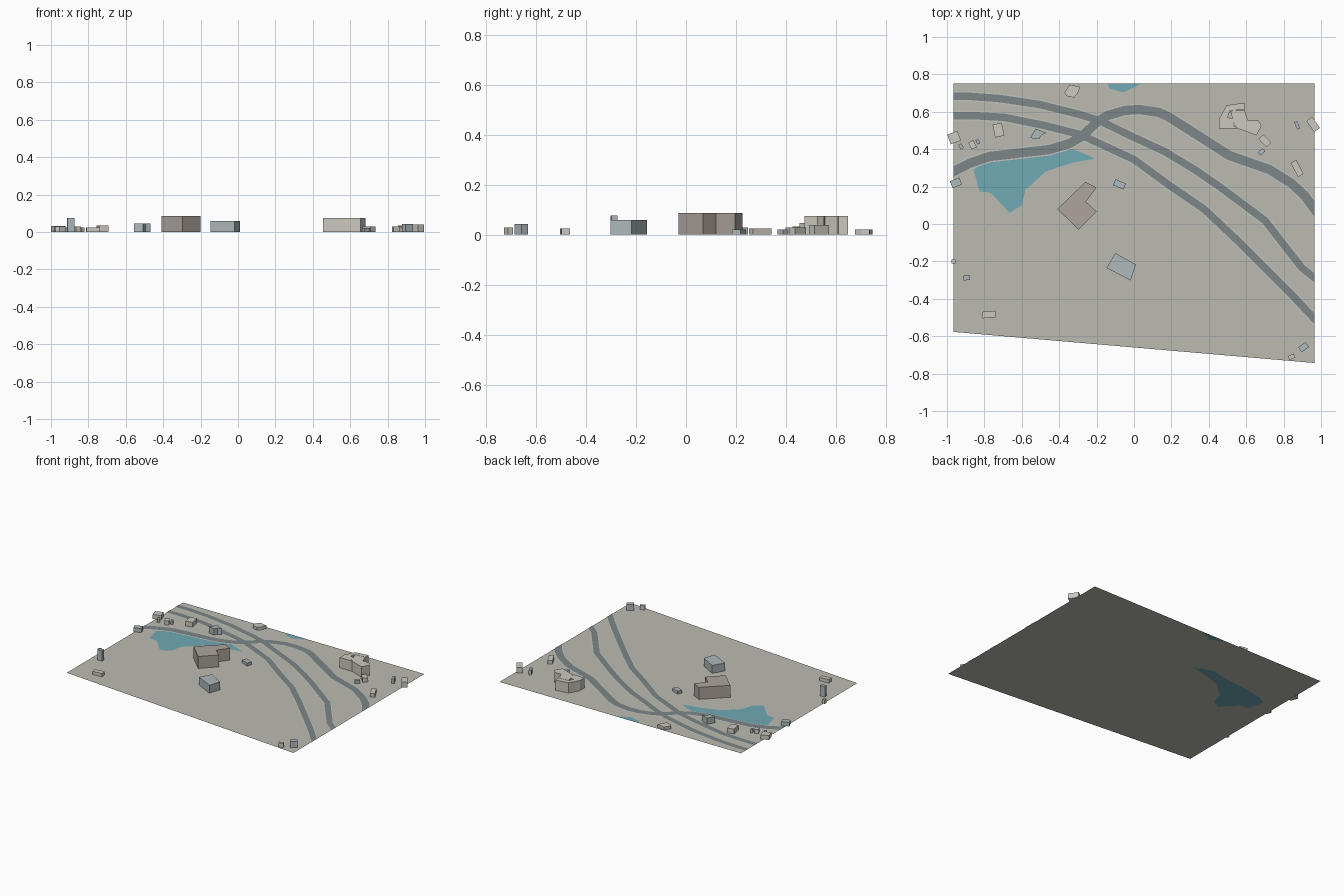
import bpy, bmesh
from math import radians
from mathutils import Vector, Matrix

EDGE = 0.964


def material(name, rgb):
    m = bpy.data.materials.new(name)
    m.diffuse_color = (*rgb, 1)
    return m


GROUND = material("ground", (0.50, 0.50, 0.45))
WATER = material("water", (0.16, 0.40, 0.46))
ROAD = material("asphalt", (0.20, 0.24, 0.25))
KERB = material("kerb", (0.55, 0.55, 0.51))
WARM = material("warm_wall", (0.42, 0.37, 0.34))
COOL = material("cool_wall", (0.42, 0.48, 0.50))
BEIGE = material("beige_wall", (0.60, 0.58, 0.52))


def finish(bm, name, mat):
    me = bpy.data.meshes.new(name)
    bm.to_mesh(me)
    bm.free()
    me.materials.append(mat)
    ob = bpy.data.objects.new(name, me)
    bpy.context.collection.objects.link(ob)
    return ob


def sheet(name, loops, mat, z=0.0):
    """Flat surface from an outline plus optional hole outlines."""
    bm = bmesh.new()
    for loop in loops:
        vs = [bm.verts.new((x, y, z)) for x, y in loop]
        for a, b in zip(vs, vs[1:] + vs[:1]):
            bm.edges.new((a, b))
    bmesh.ops.triangle_fill(bm, use_beauty=True, edges=bm.edges[:], normal=(0, 0, 1))
    for f in bm.faces:
        f.normal_update()
        if f.normal.z < 0:
            f.normal_flip()
    return finish(bm, name, mat)


def road(name, pts, width, mat, z):
    """Mitred strip along a centre line, trimmed at the ground edge."""
    p = [Vector(q) for q in pts]
    p.insert(0, p[0] + (p[0] - p[1]).normalized() * 0.06)
    p.append(p[-1] + (p[-1] - p[-2]).normalized() * 0.06)
    bm = bmesh.new()
    rows = []
    for i, c in enumerate(p):
        t = (p[min(i + 1, len(p) - 1)] - p[max(i - 1, 0)]).normalized()
        n = Vector((-t.y, t.x)) * width / 2
        rows.append([bm.verts.new((*(c + s * n), z)) for s in (-1, 1)])
    for (a, b), (c, d) in zip(rows, rows[1:]):
        bm.faces.new((a, c, d, b))
    for s in (-1, 1):
        bmesh.ops.bisect_plane(bm, geom=bm.verts[:] + bm.edges[:] + bm.faces[:],
                               plane_co=(s * EDGE, 0, 0), plane_no=(s, 0, 0), clear_outer=True)
    return finish(bm, name, mat)


def building(name, pts, h, mat):
    """Flat-roofed block raised from its footprint."""
    bm = bmesh.new()
    f = bm.faces.new([bm.verts.new((x, y, 0.0008)) for x, y in pts])
    top = bmesh.ops.extrude_face_region(bm, geom=[f], use_keep_orig=True)["geom"]
    bmesh.ops.translate(bm, vec=(0, 0, h - 0.0008),
                        verts=[v for v in top if isinstance(v, bmesh.types.BMVert)])
    bmesh.ops.recalc_face_normals(bm, faces=bm.faces[:])
    return finish(bm, name, mat)


# Ground with a notch and a hole where the water lies
pond = [(-0.858, 0.29), (-0.80, 0.33), (-0.72, 0.345), (-0.425, 0.382), (-0.345, 0.404),
        (-0.28, 0.382), (-0.21, 0.35), (-0.32, 0.33), (-0.41, 0.302), (-0.473, 0.28),
        (-0.56, 0.20), (-0.58, 0.185), (-0.60, 0.10), (-0.665, 0.06), (-0.767, 0.168), (-0.826, 0.174)]
inlet = [(-0.142, 0.75), (-0.131, 0.725), (-0.056, 0.703), (0.04, 0.75)]
sheet("ground", [[(-EDGE, -0.577), (EDGE, -0.743), (EDGE, 0.75)] + inlet[::-1] + [(-EDGE, 0.75)], pond], GROUND)
sheet("pond", [pond], WATER)
sheet("inlet", [inlet], WATER)

# Roads, each with a paler kerb strip underneath
roads = {
    "north_road": (0.040, [(-0.963, 0.682), (-0.87, 0.682), (-0.72, 0.671), (-0.505, 0.639), (-0.29, 0.585),
                           (-0.185, 0.553), (0.0, 0.463), (0.163, 0.388), (0.324, 0.291), (0.457, 0.20),
                           (0.70, 0.019), (0.896, -0.233), (0.963, -0.286)]),
    "south_road": (0.040, [(-0.963, 0.58), (-0.87, 0.58), (-0.692, 0.57), (-0.479, 0.527), (-0.29, 0.479),
                           (0.0, 0.345), (0.19, 0.206), (0.377, 0.078), (0.564, -0.099), (0.832, -0.366),
                           (0.963, -0.505)]),
    "crossing_road": (0.050, [(-0.963, 0.281), (-0.88, 0.324), (-0.773, 0.361), (-0.452, 0.398), (-0.345, 0.43),
                              (-0.28, 0.468), (-0.195, 0.548), (-0.142, 0.58), (-0.05, 0.607), (0.03, 0.612),
                              (0.136, 0.596), (0.19, 0.57), (0.35, 0.468), (0.51, 0.366), (0.725, 0.291),
                              (0.842, 0.217), (0.912, 0.152), (0.963, 0.083)]),
}
for i, (name, (w, pts)) in enumerate(roads.items()):
    road(name + "_kerb", pts, w + 0.014, KERB, 0.0008 + 0.0002 * i)
    road(name, pts, w, ROAD, 0.0018 + 0.0003 * i)

# Larger buildings with their own footprints
building("main_hall", [(-0.41, 0.08), (-0.26, 0.225), (-0.20, 0.195), (-0.257, 0.12),
                       (-0.20, 0.067), (-0.297, -0.03)], 0.087, WARM)
building("side_hall", [(-0.147, -0.235), (-0.10, -0.155), (0.01, -0.217), (-0.018, -0.302)], 0.058, COOL)
building("courtyard_block", [(0.455, 0.51), (0.455, 0.562), (0.495, 0.635), (0.59, 0.648), (0.592, 0.61),
                             (0.515, 0.607), (0.50, 0.57), (0.53, 0.562), (0.535, 0.525), (0.555, 0.51)],
         0.075, BEIGE)
building("courtyard_wing", [(0.515, 0.605), (0.592, 0.608), (0.608, 0.555), (0.665, 0.552), (0.682, 0.525),
                            (0.655, 0.474), (0.556, 0.51), (0.537, 0.527)], 0.075, BEIGE)
building("roadside_house", [(-0.555, 0.46), (-0.525, 0.51), (-0.468, 0.487), (-0.495, 0.475),
                            (-0.508, 0.453)], 0.046, COOL)
building("inlet_house", [(-0.372, 0.702), (-0.345, 0.745), (-0.287, 0.733), (-0.30, 0.70),
                         (-0.32, 0.676), (-0.36, 0.684)], 0.022, BEIGE)

# Small houses: centre x, y, width, depth, turn, height
houses = [
    (-0.962, 0.462, 0.058, 0.055, 20, 0.033), (-0.925, 0.415, 0.018, 0.028, 30, 0.024),
    (-0.863, 0.423, 0.03, 0.042, 28, 0.03), (-0.835, 0.44, 0.016, 0.026, 28, 0.025),
    (-0.725, 0.502, 0.05, 0.07, 12, 0.035), (-0.952, 0.22, 0.055, 0.04, 22, 0.03),
    (-0.965, -0.20, 0.02, 0.022, 0, 0.03), (-0.895, -0.288, 0.037, 0.025, 5, 0.076),
    (-0.775, -0.484, 0.072, 0.035, 5, 0.025), (-0.078, 0.212, 0.06, 0.035, -22, 0.022),
    (0.70, 0.445, 0.06, 0.036, -45, 0.03), (0.682, 0.386, 0.034, 0.022, 40, 0.022),
    (0.872, 0.297, 0.034, 0.085, 28, 0.026), (0.872, 0.528, 0.018, 0.042, 25, 0.035),
    (0.958, 0.532, 0.038, 0.072, 35, 0.04), (0.907, -0.658, 0.048, 0.032, 35, 0.043),
    (0.843, -0.71, 0.034, 0.022, 25, 0.03),
]
for i, (x, y, w, d, a, h) in enumerate(houses):
    turn = Matrix.Rotation(radians(a), 2)
    corners = [Vector((x, y)) + turn @ Vector((sx * w / 2, sy * d / 2))
               for sx, sy in ((-1, -1), (1, -1), (1, 1), (-1, 1))]
    building(f"house_{i + 1}", corners, h, COOL if i % 2 else BEIGE)
